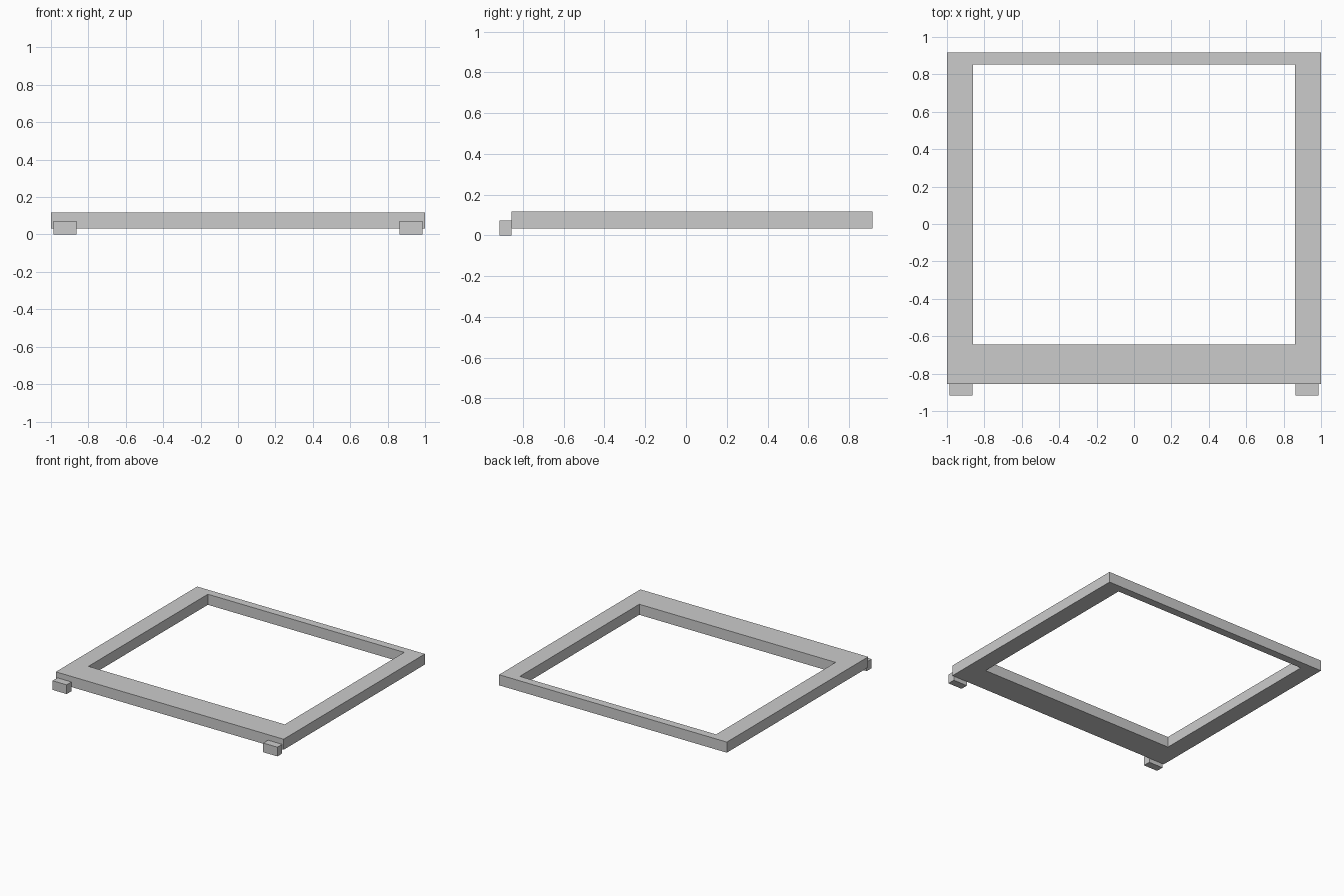
import bpy
import bmesh

cube = bpy.data.objects.get("Cube")
if cube:
    bpy.data.objects.remove(cube, do_unlink=True)

grey = bpy.data.materials.new("plain_grey")
grey.use_nodes = True
colour = (0.6, 0.6, 0.6, 1)
grey.diffuse_color = colour
grey.node_tree.nodes["Principled BSDF"].inputs["Base Color"].default_value = colour


def add_object(name, bm):
    bmesh.ops.recalc_face_normals(bm, faces=bm.faces)
    mesh = bpy.data.meshes.new(name)
    bm.to_mesh(mesh)
    bm.free()
    mesh.materials.append(grey)
    obj = bpy.data.objects.new(name, mesh)
    bpy.context.collection.objects.link(obj)
    return obj


def rectangle(bm, x, y0, y1, z):
    return [bm.verts.new((px, py, z))
            for px, py in ((-x, y0), (x, y0), (x, y1), (-x, y1))]


# Rectangular frame with an off-centre opening, mitred at the corners
bm = bmesh.new()
bottom, top = 0.033, 0.117
outer = rectangle(bm, 1.0, -0.856, 0.916, bottom)
inner = rectangle(bm, 0.862, -0.645, 0.853, bottom)
ring = []
for i in range(4):
    j = (i + 1) % 4
    ring.append(bm.faces.new((outer[i], outer[j], inner[j], inner[i])))
raised = bmesh.ops.extrude_face_region(bm, geom=ring, use_keep_orig=True)
verts = [v for v in raised["geom"] if isinstance(v, bmesh.types.BMVert)]
bmesh.ops.translate(bm, verts=verts, vec=(0, 0, top - bottom))
add_object("frame", bm)

# Small blocks on the front edge, one at each corner
for side, name in ((1, "left_front_block"), (-1, "right_front_block")):
    bm = bmesh.new()
    bmesh.ops.create_cube(bm, size=1)
    bmesh.ops.scale(bm, verts=bm.verts, vec=(0.124, 0.06, 0.073))
    bmesh.ops.translate(bm, verts=bm.verts, vec=(side * 0.925, -0.886, 0.0365))
    add_object(name, bm)
